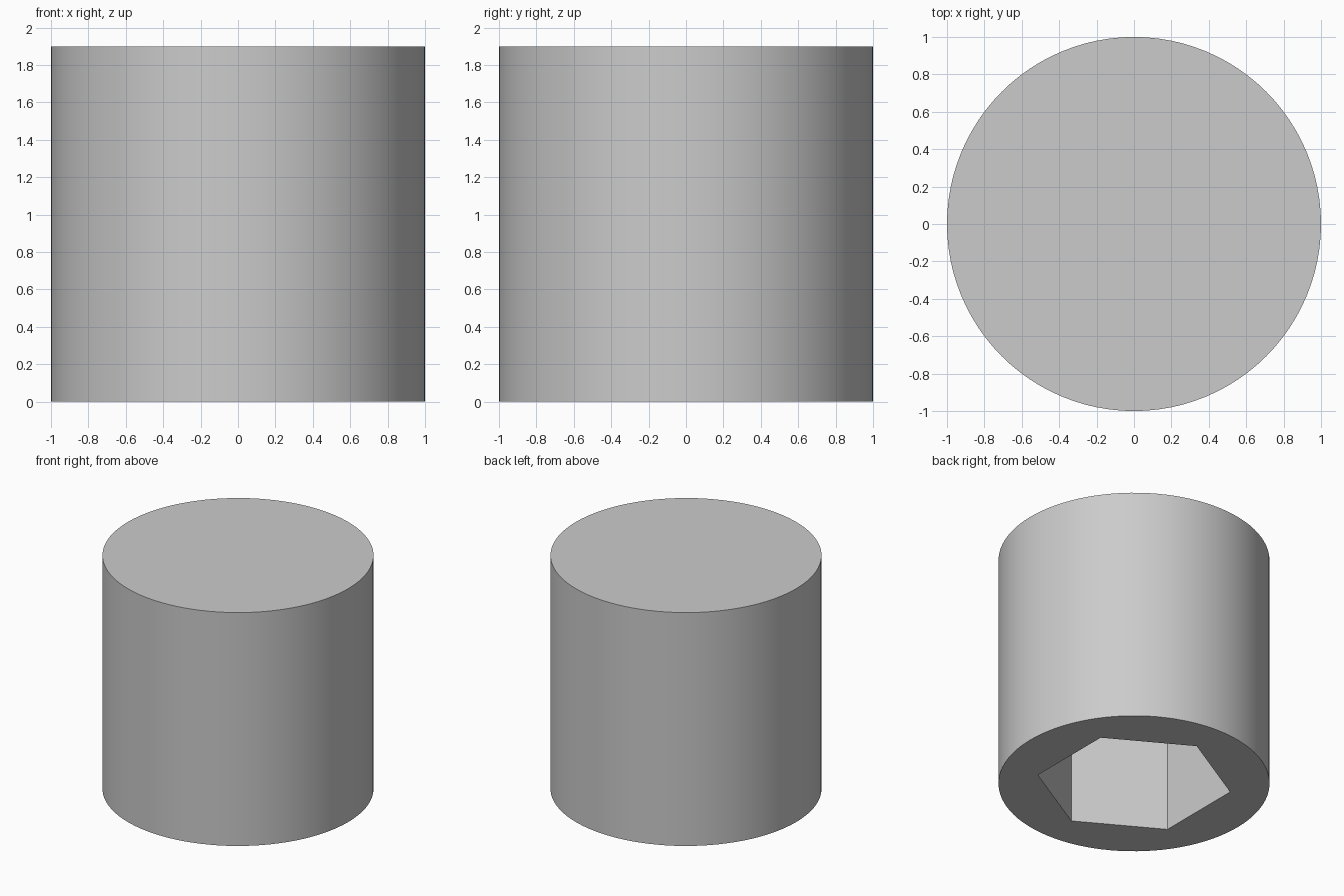
import bpy
import math

default_cube = bpy.data.objects.get("Cube")
if default_cube:
    bpy.data.objects.remove(default_cube, do_unlink=True)

HEIGHT = 1.9
RADIUS = 1.0
SOCKET_RADIUS = 0.72   # centre to corner of the hexagon
SOCKET_DEPTH = 1.2

# Single grey material
grey = bpy.data.materials.new("plain grey")
grey.use_nodes = True
colour = (0.6, 0.6, 0.6, 1.0)
grey.diffuse_color = colour
grey.node_tree.nodes["Principled BSDF"].inputs["Base Color"].default_value = colour


def prism(name, sides, radius, bottom, top, turn=0.0):
    """Upright prism between two heights, with a corner at angle turn."""
    bpy.ops.mesh.primitive_cylinder_add(
        vertices=sides, radius=radius, depth=top - bottom,
        location=(0, 0, (bottom + top) / 2), rotation=(0, 0, turn))
    obj = bpy.context.object
    obj.name = name
    obj.data.materials.append(grey)
    return obj


# Hexagonal socket cutter, with corners pointing to front and back
cutter = prism("socket_cutter", 6, SOCKET_RADIUS, -0.2, SOCKET_DEPTH)
cutter.rotation_euler.z = 0.0  # first corner lies on the y axis
cutter.hide_render = True

# Round body with the blind socket cut into its underside
body = prism("round_body", 96, RADIUS, 0, HEIGHT)
cut = body.modifiers.new("hex_socket", "BOOLEAN")
cut.operation = "DIFFERENCE"
cut.solver = "EXACT"
cut.object = cutter
bpy.ops.object.modifier_apply(modifier=cut.name)
bpy.data.objects.remove(cutter, do_unlink=True)

bpy.ops.object.shade_smooth_by_angle(angle=math.radians(30))
